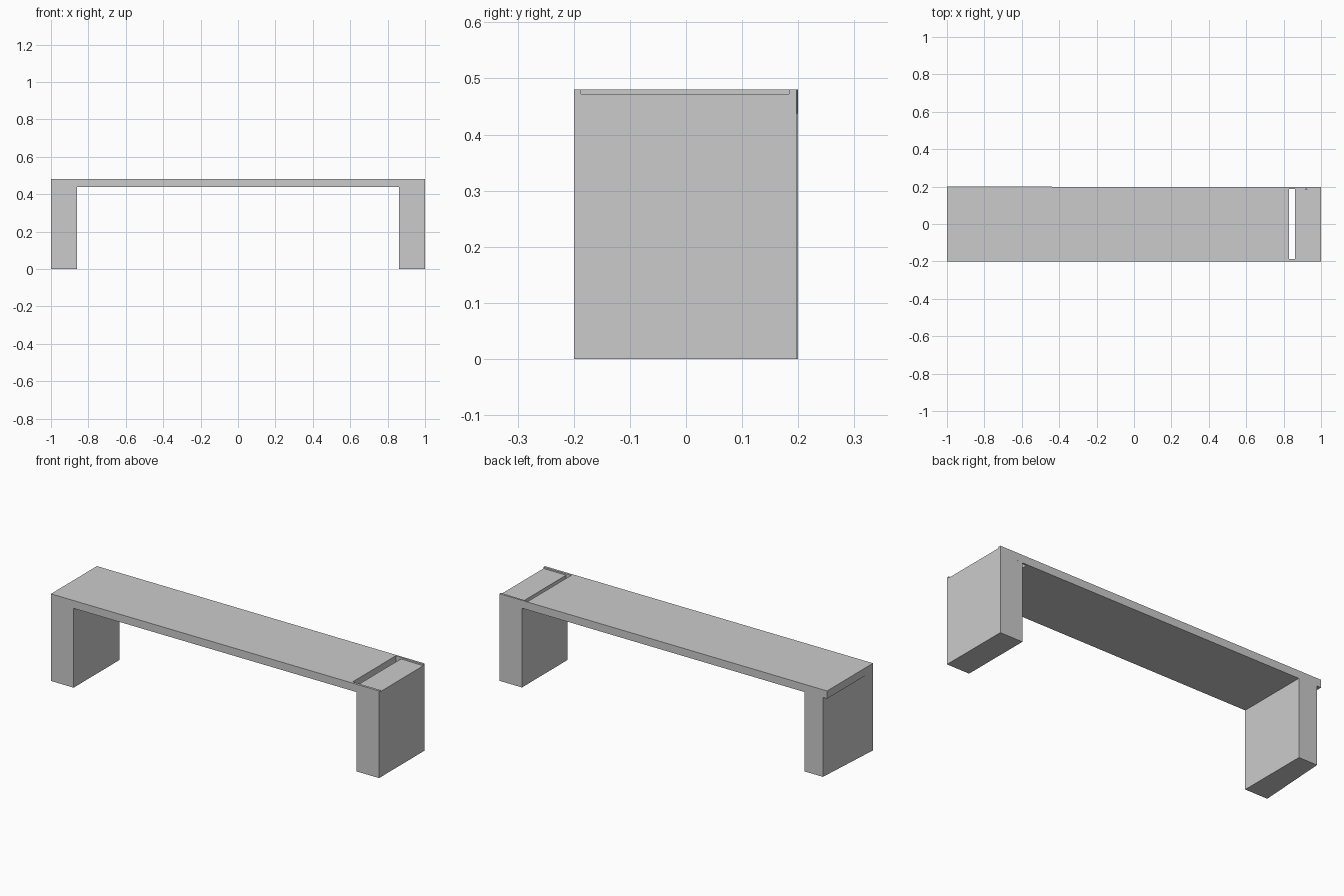
import bpy
import bmesh

cube = bpy.data.objects.get("Cube")
if cube:
    bpy.data.objects.remove(cube, do_unlink=True)

# Single light grey finish
grey = bpy.data.materials.new("light_grey")
grey.use_nodes = True
colour = (0.6, 0.6, 0.6, 1)
grey.diffuse_color = colour
grey.node_tree.nodes["Principled BSDF"].inputs["Base Color"].default_value = colour


def add_prism(bm, outline, bottom, top):
    """Extrude a plan outline from bottom to top."""
    base = bm.faces.new([bm.verts.new((x, y, bottom)) for x, y in outline])
    result = bmesh.ops.extrude_face_region(bm, geom=[base], use_keep_orig=True)
    moved = [v for v in result["geom"] if isinstance(v, bmesh.types.BMVert)]
    bmesh.ops.translate(bm, verts=moved, vec=(0, 0, top - bottom))


def make_part(name, *prisms):
    bm = bmesh.new()
    for prism in prisms:
        add_prism(bm, *prism)
    bmesh.ops.recalc_face_normals(bm, faces=bm.faces)
    mesh = bpy.data.meshes.new(name)
    bm.to_mesh(mesh)
    bm.free()
    mesh.materials.append(grey)
    obj = bpy.data.objects.new(name, mesh)
    bpy.context.collection.objects.link(obj)
    return obj


FRONT, BACK, BACK_END = -0.2, 0.2, 0.197
UNDERSIDE, SEAT_TOP, TENON_TOP = 0.437, 0.48, 0.472
LEG_IN = 0.862
RIM_FRONT, RIM_BACK = -0.187, 0.184

# Seat slab, notched at one end so thin rims flank the leg top
make_part("seat", ([(-1, FRONT), (1, FRONT), (1, RIM_FRONT), (0.83, RIM_FRONT),
                    (0.83, 0.188), (1, RIM_BACK), (1, BACK_END), (-1, BACK)],
                   UNDERSIDE, SEAT_TOP))

# Leg whose narrower top rises into the notch, leaving an open slot beside it
make_part("left_leg",
          ([(LEG_IN, FRONT), (1, FRONT), (1, BACK_END), (LEG_IN, BACK_END)],
           0, UNDERSIDE),
          ([(LEG_IN, RIM_FRONT), (1, RIM_FRONT), (1, RIM_BACK), (LEG_IN, 0.187)],
           UNDERSIDE, TENON_TOP))

# Leg with an outer face that slants in beneath the seat
make_part("right_leg",
          ([(-1, FRONT), (-LEG_IN, FRONT), (-LEG_IN, BACK), (-0.975, BACK)],
           0, UNDERSIDE))
